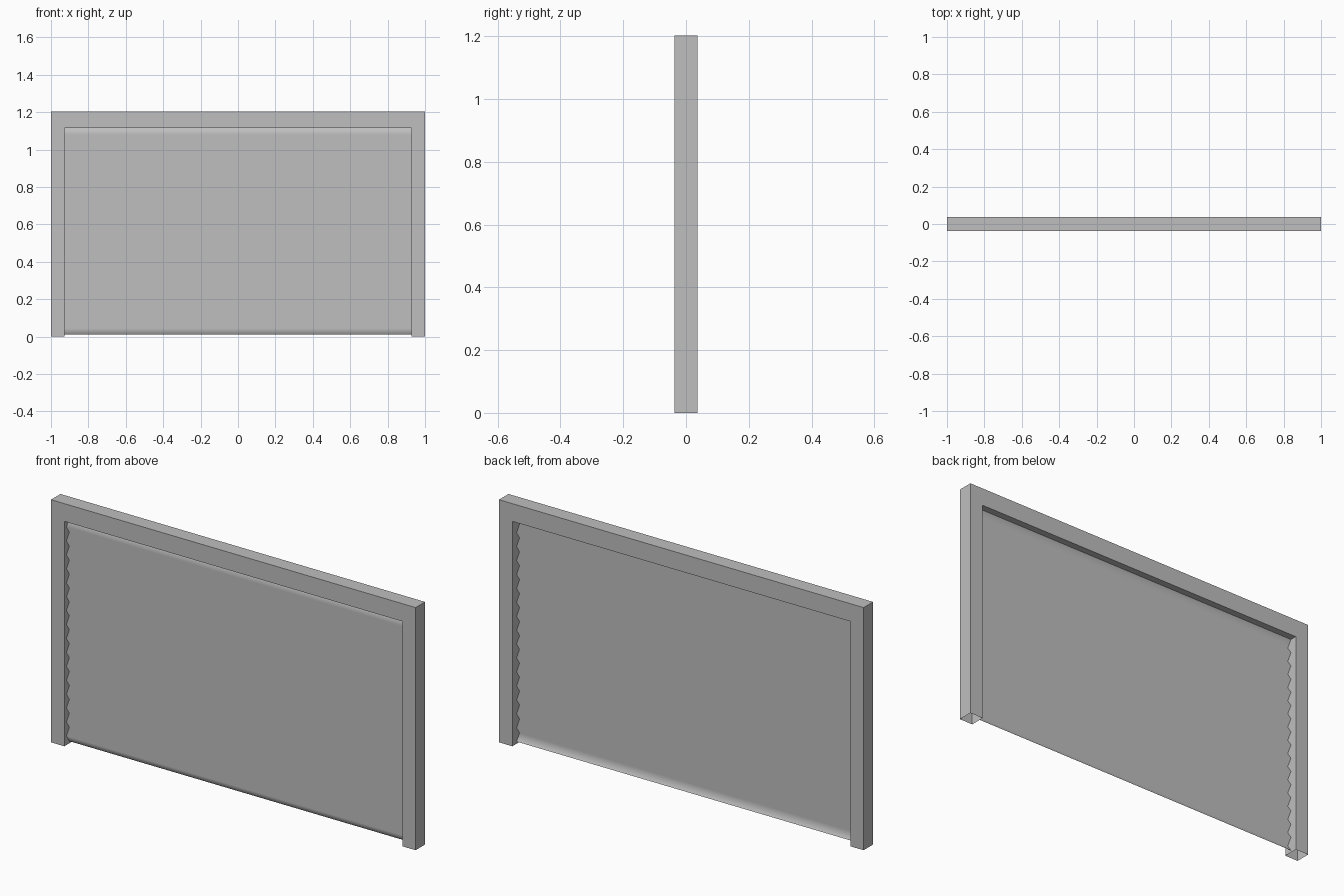
import bpy
import bmesh

cube = bpy.data.objects.get("Cube")
if cube:
    bpy.data.objects.remove(cube, do_unlink=True)

HALF_W, HEIGHT, HALF_D = 1.0, 1.203, 0.037
OPEN_W, OPEN_H = 0.927, 1.115
SHEET_BOTTOM, SHEET_FRONT, SHEET_BACK = 0.01, -0.02, 0.003
WAVES = 16

grey = bpy.data.materials.new("plain grey")
grey.use_nodes = True
colour = (0.52, 0.52, 0.52, 1)
grey.diffuse_color = colour
grey.node_tree.nodes["Principled BSDF"].inputs["Base Color"].default_value = colour


def make_object(name, bm):
    mesh = bpy.data.meshes.new(name)
    bm.to_mesh(mesh)
    bm.free()
    mesh.materials.append(grey)
    obj = bpy.data.objects.new(name, mesh)
    bpy.context.collection.objects.link(obj)
    return obj


# Door frame: an arch profile extruded through its depth, hollow at the feet
half = [(OPEN_W, 0), (HALF_W, 0), (HALF_W, HEIGHT)]
outline = half + [(-x, z) for x, z in reversed(half)]
outline += [(-OPEN_W, OPEN_H), (OPEN_W, OPEN_H)]
bm = bmesh.new()
face = bm.faces.new([bm.verts.new((x, -HALF_D, z)) for x, z in outline])
result = bmesh.ops.extrude_face_region(bm, geom=[face], use_keep_orig=True)
moved = [v for v in result["geom"] if isinstance(v, bmesh.types.BMVert)]
bmesh.ops.translate(bm, verts=moved, vec=(0, 2 * HALF_D, 0))
bmesh.ops.recalc_face_normals(bm, faces=bm.faces)
feet = [f for f in bm.faces if all(v.co.z < 0.001 for v in f.verts)]
bmesh.ops.delete(bm, geom=feet, context="FACES_ONLY")
make_object("door_frame", bm)

# Roller shutter: one zigzag sheet with smooth shading
bm = bmesh.new()
rows = []
steps = 2 * WAVES
for i in range(steps + 1):
    z = SHEET_BOTTOM + (OPEN_H - SHEET_BOTTOM) * i / steps
    y = SHEET_FRONT if i % 2 else SHEET_BACK
    rows.append([bm.verts.new((x, y, z)) for x in (-OPEN_W, OPEN_W)])
for low, high in zip(rows, rows[1:]):
    strip = bm.faces.new((low[0], low[1], high[1], high[0]))
    strip.smooth = True
make_object("shutter_sheet", bm)
